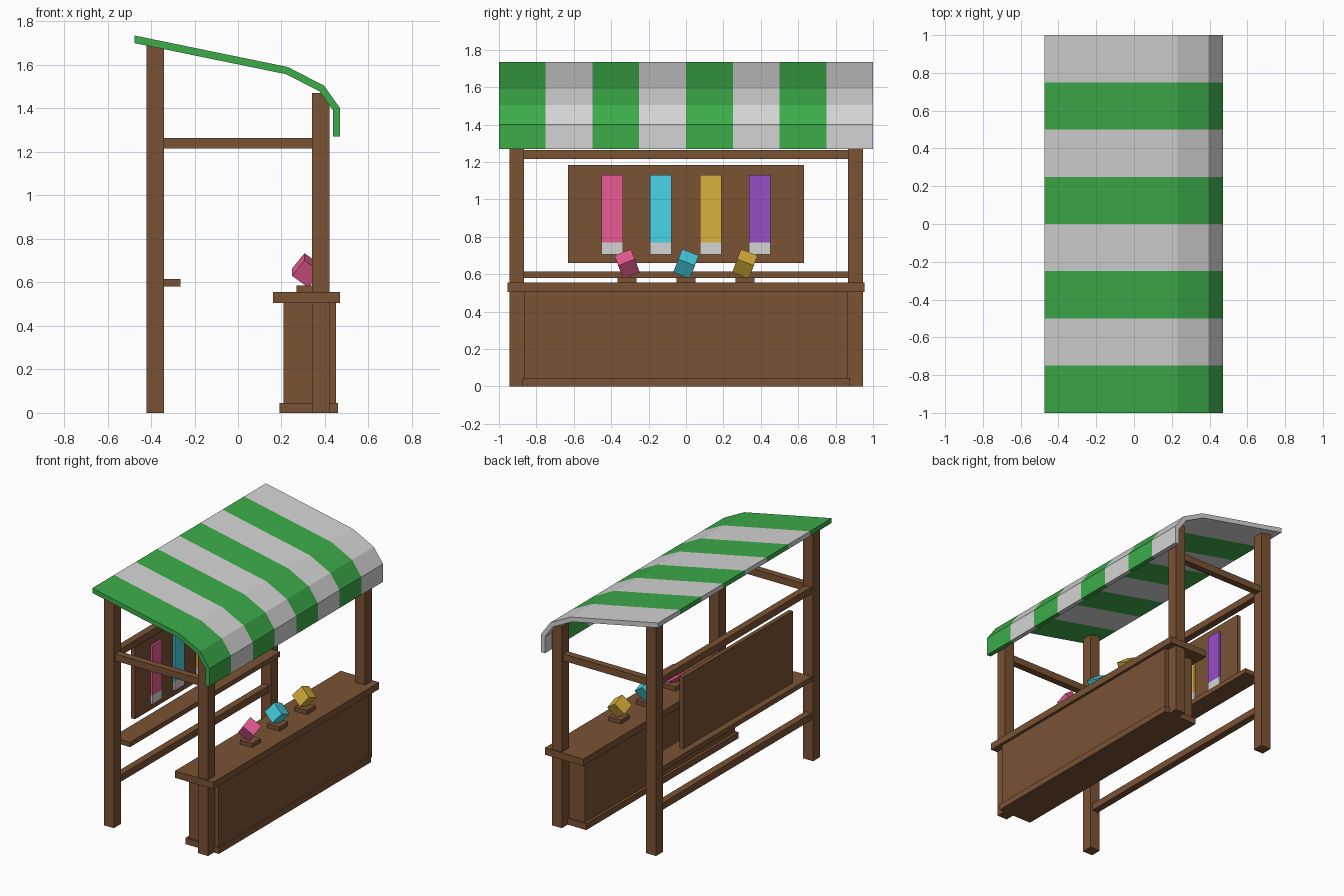
import bpy, bmesh
from mathutils import Euler

if "Cube" in bpy.data.objects:
    bpy.data.objects.remove(bpy.data.objects["Cube"])


def material(name, rgb):
    m = bpy.data.materials.new(name)
    lin = [((c / 255 + 0.055) / 1.055) ** 2.4 for c in rgb]
    m.diffuse_color = (*lin, 1)
    m.use_nodes = True
    m.node_tree.nodes["Principled BSDF"].inputs["Base Color"].default_value = m.diffuse_color
    return m


BROWN = material("brown wood", (122, 82, 52))
GREEN = material("green cloth", (60, 172, 74))
WHITE = material("pale cloth", (212, 212, 212))
PINK = material("pink", (231, 92, 147))
CYAN = material("cyan", (71, 212, 230))
YELLOW = material("yellow", (217, 177, 59))
PURPLE = material("purple", (151, 77, 200))


def add_object(name, bm, *mats):
    bmesh.ops.recalc_face_normals(bm, faces=bm.faces)
    me = bpy.data.meshes.new(name)
    bm.to_mesh(me)
    bm.free()
    for m in mats:
        me.materials.append(m)
    ob = bpy.data.objects.new(name, me)
    bpy.context.collection.objects.link(ob)
    return ob


def box(name, x, y, z, mat):
    """Box from (min, max) ranges on each axis."""
    bm = bmesh.new()
    bmesh.ops.create_cube(bm, size=1)
    for v in bm.verts:
        v.co = [r[0] if c < 0 else r[1] for c, r in zip(v.co, (x, y, z))]
    return add_object(name, bm, mat)


# Posts and side rails, one set per end
for side, s in (("left", -1), ("right", 1)):
    y = sorted((s * 0.865, s * 0.945))
    box(f"back_post_{side}", (-0.42, -0.34), y, (0, 1.69), BROWN)
    box(f"front_post_{side}", (0.34, 0.42), y, (0, 1.47), BROWN)
    yr = sorted((s * 0.88, s * 0.93))
    box(f"side_rail_{side}", (-0.34, 0.34), yr, (1.215, 1.265), BROWN)

# Back rails and shelf
SPAN = (-0.865, 0.865)
box("upper_back_rail", (-0.405, -0.355), SPAN, (1.215, 1.265), BROWN)
box("lower_back_rail", (-0.405, -0.355), SPAN, (0.295, 0.345), BROWN)
box("back_shelf", (-0.41, -0.265), SPAN, (0.58, 0.615), BROWN)

# Counter
box("counter_body", (0.21, 0.45), SPAN, (0.02, 0.52), BROWN)
box("counter_base", (0.19, 0.46), (-0.877, 0.877), (0, 0.045), BROWN)
box("counter_top", (0.16, 0.47), (-0.955, 0.955), (0.505, 0.555), BROWN)

# Display board with hanging banners
box("display_board", (-0.42, -0.39), (-0.63, 0.63), (0.66, 1.185), BROWN)
banners = (("pink", -0.395, PINK), ("cyan", -0.135, CYAN),
           ("yellow", 0.132, YELLOW), ("purple", 0.395, PURPLE))
for name, y, mat in banners:
    yr = (y - 0.057, y + 0.057)
    box(f"banner_{name}", (-0.392, -0.375), yr, (0.77, 1.13), mat)
    box(f"banner_hem_{name}", (-0.392, -0.375), yr, (0.705, 0.77), WHITE)

# Tilted display cubes on small stands
cubes = (("pink", -0.315, PINK, 0.45), ("cyan", 0, CYAN, -0.45),
         ("yellow", 0.315, YELLOW, -0.45))
for name, y, mat, turn in cubes:
    box(f"stand_{name}", (0.27, 0.37), (y - 0.05, y + 0.05), (0.555, 0.585), BROWN)
    bm = bmesh.new()
    bmesh.ops.create_cube(bm, size=0.095)
    ob = add_object(f"display_cube_{name}", bm, mat)
    ob.location = (0.315, y, 0.655)
    ob.rotation_euler = Euler((turn, 0.6, turn * 0.6))

# Striped awning: folded profile swept along y in eight strips
outer = [(-0.475, 1.735), (0.23, 1.59), (0.395, 1.505), (0.47, 1.40), (0.47, 1.27)]
inner = [(-0.475, 1.70), (0.222, 1.557), (0.375, 1.478), (0.437, 1.39), (0.437, 1.27)]
bm = bmesh.new()
rows = []
for i in range(9):
    y = -1 + i * 0.25
    rows.append([bm.verts.new((x, y, z)) for x, z in outer + inner[::-1]])
n = len(rows[0])
for i in range(8):
    for j in range(n):
        k = (j + 1) % n
        f = bm.faces.new((rows[i][j], rows[i][k], rows[i + 1][k], rows[i + 1][j]))
        f.material_index = i % 2
for row, idx in ((rows[0], 0), (rows[8], 1)):
    for j in range(4):
        f = bm.faces.new((row[j], row[j + 1], row[n - 2 - j], row[n - 1 - j]))
        f.material_index = idx
add_object("awning", bm, GREEN, WHITE)
